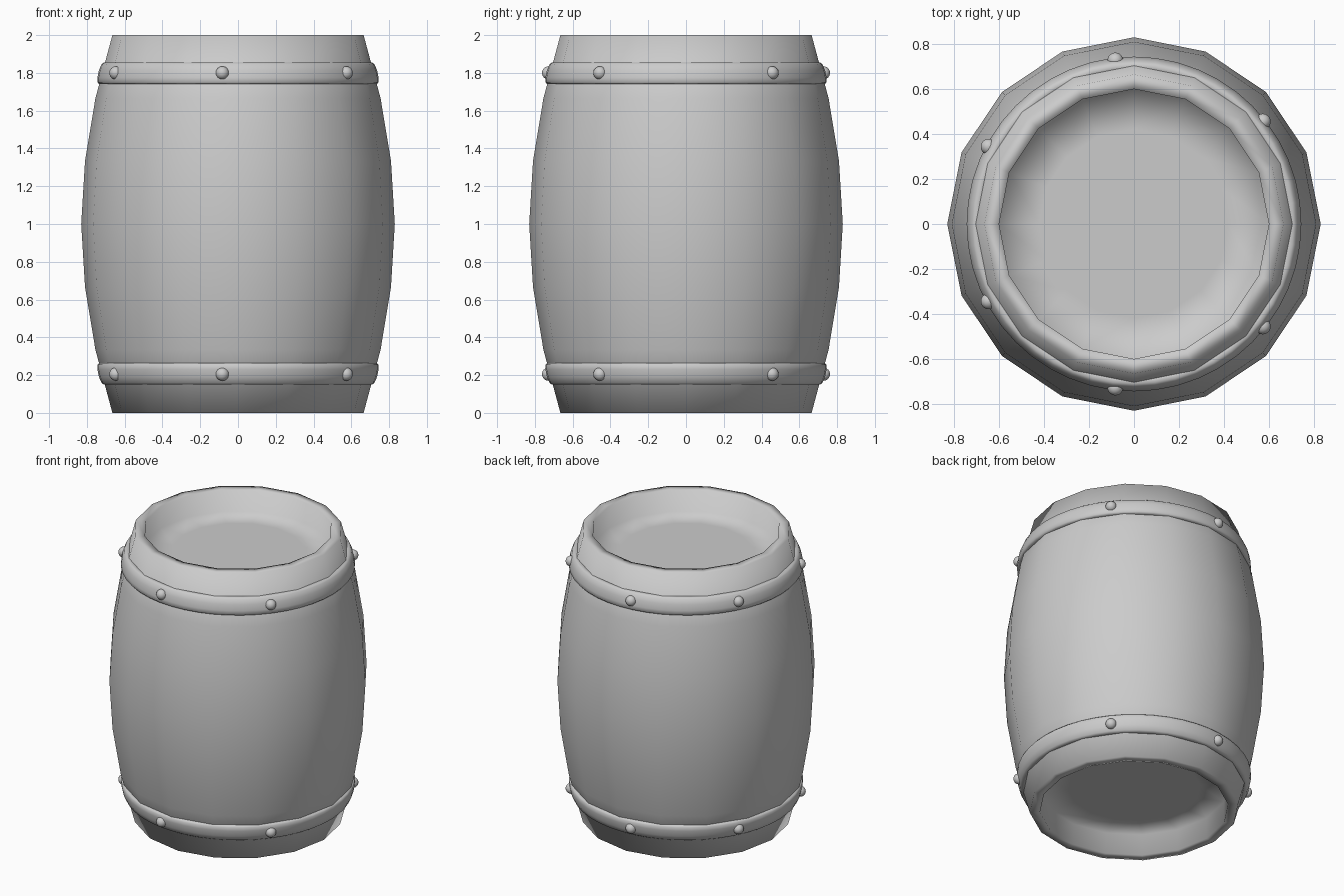
import bpy, bmesh
from math import cos, sin, radians, tau

if "Cube" in bpy.data.objects:
    bpy.data.objects.remove(bpy.data.objects["Cube"])


def lathe(name, profile, sides):
    """Revolve (radius, z) points around z; radius 0 becomes a pole."""
    bm = bmesh.new()
    rings = []
    for r, z in profile:
        if r == 0:
            rings.append([bm.verts.new((0, 0, z))] * sides)
        else:
            rings.append([bm.verts.new((r * cos(tau * i / sides), r * sin(tau * i / sides), z))
                          for i in range(sides)])
    for a, b in zip(rings, rings[1:]):
        for i in range(sides):
            j = (i + 1) % sides
            quad = list(dict.fromkeys((a[i], a[j], b[j], b[i])))
            bm.faces.new(quad)
    bmesh.ops.remove_doubles(bm, verts=bm.verts, dist=1e-5)
    bmesh.ops.recalc_face_normals(bm, faces=bm.faces)
    mesh = bpy.data.meshes.new(name)
    bm.to_mesh(mesh)
    bm.free()
    mesh.shade_smooth()
    obj = bpy.data.objects.new(name, mesh)
    bpy.context.collection.objects.link(obj)
    return obj


# Barrel body: half profile from bottom centre to the belly, mirrored upward
half = [(0, 0.15), (0.42, 0.15), (0.60, 0.15), (0.60, 0), (0.665, 0),
        (0.755, 0.335), (0.81, 0.667)]
body = half + [(0.83, 1.0)] + [(r, 2 - z) for r, z in reversed(half)]
lathe("barrel_body", body, 16)

# Hoops: upper profile, mirrored for the lower one
hoop = [(0.69, 1.74), (0.735, 1.74), (0.744, 1.75), (0.744, 1.775), (0.736, 1.815),
        (0.722, 1.847), (0.71, 1.855), (0.68, 1.855), (0.69, 1.74)]
lathe("upper_hoop", hoop, 48)
lathe("lower_hoop", [(r, 2.005 - z) for r, z in hoop], 48)

# Rivets around each hoop
for level, z in (("upper", 1.80), ("lower", 0.205)):
    for n, deg in enumerate((38.5, 96.5, 152, -152, -96.5, -38.5)):
        a = radians(deg)
        bpy.ops.mesh.primitive_uv_sphere_add(segments=20, ring_count=12, radius=0.035,
                                             location=(0.732 * cos(a), 0.732 * sin(a), z))
        rivet = bpy.context.object
        rivet.name = f"{level}_rivet_{n + 1}"
        rivet.data.shade_smooth()
